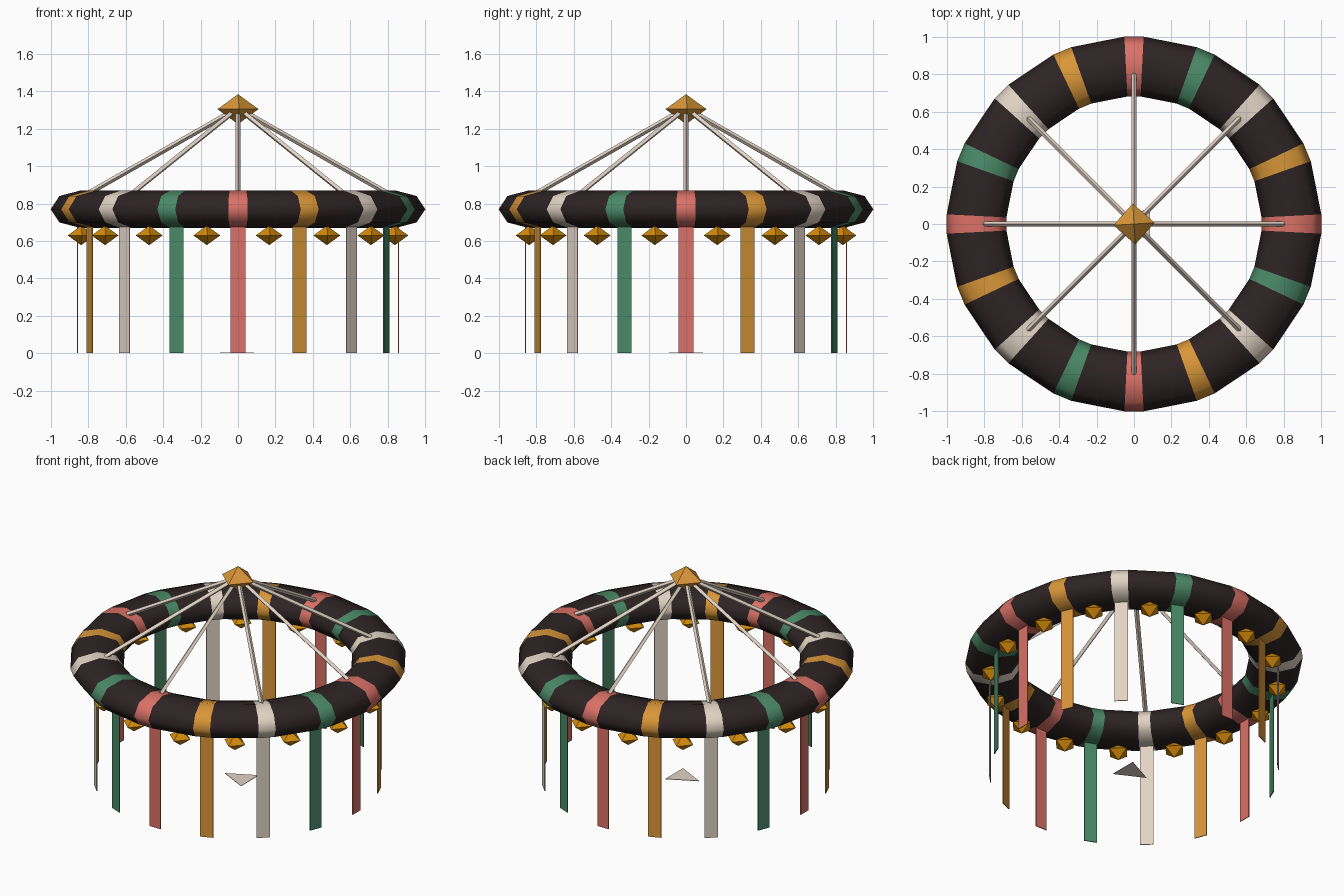
import bpy, bmesh, math
from mathutils import Vector, Matrix

if "Cube" in bpy.data.objects:
    bpy.data.objects.remove(bpy.data.objects["Cube"])


def lin(c):
    c /= 255
    return c / 12.92 if c <= 0.04045 else ((c + 0.055) / 1.055) ** 2.4


def material(name, r, g, b):
    m = bpy.data.materials.new(name)
    m.diffuse_color = (lin(r), lin(g), lin(b), 1)
    m.use_nodes = True
    m.node_tree.nodes["Principled BSDF"].inputs["Base Color"].default_value = m.diffuse_color
    return m


RED = material("coral_red", 219, 113, 102)
ORANGE = material("warm_orange", 217, 150, 56)
CREAM = material("cream", 226, 212, 197)
GREEN = material("leaf_green", 74, 137, 103)
DARK = material("dark_brown", 46, 35, 36)
GOLD = material("gold", 212, 139, 10)
CYCLE = [RED, ORANGE, CREAM, GREEN]

R, RW, RH, RZ = 0.843, 0.16, 0.10, 0.77   # ring radius, tube half sizes, height
STEP = math.tau / 16


def make(name, bm, mats):
    bmesh.ops.recalc_face_normals(bm, faces=bm.faces)
    me = bpy.data.meshes.new(name)
    bm.to_mesh(me)
    bm.free()
    for m in mats:
        me.materials.append(m)
    ob = bpy.data.objects.new(name, me)
    bpy.context.collection.objects.link(ob)
    return ob


def gem(name, loc, rx, rz, mat, turn=0):
    # Four-sided double pyramid
    bm = bmesh.new()
    mid = [bm.verts.new((rx * math.cos(turn + k * math.pi / 2),
                         rx * math.sin(turn + k * math.pi / 2), 0)) for k in range(4)]
    for z in (rz, -rz):
        tip = bm.verts.new((0, 0, z))
        for k in range(4):
            bm.faces.new((mid[k], mid[(k + 1) % 4], tip))
    make(name, bm, [mat]).location = loc


# Wreath ring: octagonal tube, narrow coloured bands between long dark spans
bm = bmesh.new()
half = math.radians(2.95)
rings = []
for i in range(16):
    for a in (i * STEP - half, i * STEP + half):
        loop = []
        for k in range(8):
            t = k * math.tau / 8
            r = R + RW * math.cos(t)
            loop.append(bm.verts.new((r * math.cos(a), r * math.sin(a), RZ + RH * math.sin(t))))
        rings.append(loop)
for i in range(32):
    p, q = rings[i], rings[(i + 1) % 32]
    for k in range(8):
        f = bm.faces.new((p[k], q[k], q[(k + 1) % 8], p[(k + 1) % 8]))
        f.smooth = True
        f.material_index = 4 if i % 2 else (i // 2) % 4
make("wreath_ring", bm, CYCLE + [DARK])

# Hanging ribbons under each band, gold gems between them
for i in range(16):
    a = i * STEP
    bm = bmesh.new()
    bmesh.ops.create_cube(bm, size=1, matrix=Matrix.Rotation(a, 4, 'Z')
                          @ Matrix.Translation((0.858, 0, 0.345))
                          @ Matrix.Diagonal((0.005, 0.08, 0.69, 1)))
    make(f"ribbon_{i}", bm, [CYCLE[i % 4]])
    b = a + STEP / 2
    gem(f"hanging_gem_{i}", (0.855 * math.cos(b), 0.855 * math.sin(b), 0.63), 0.072, 0.052, GOLD, 0.06)

# Ropes from the ring up to the apex
apex = Vector((0, 0, 1.31))
for i in range(8):
    a = i * math.tau / 8
    foot = Vector((0.80 * math.cos(a), 0.80 * math.sin(a), 0.855))
    d = apex - foot
    bm = bmesh.new()
    bmesh.ops.create_cone(bm, cap_ends=True, segments=4, radius1=0.014, radius2=0.014, depth=d.length,
                          matrix=Matrix.Translation((apex + foot) / 2)
                          @ d.to_track_quat('Z', 'Y').to_matrix().to_4x4())
    make(f"rope_{i}", bm, [CREAM])

# Apex gem
gem("apex_gem", (0, 0, 1.305), 0.11, 0.08, ORANGE, 0.06)

# Small flat triangle on the floor at the centre
bm = bmesh.new()
bmesh.ops.create_cone(bm, cap_ends=True, segments=3, radius1=0.1, radius2=0.1, depth=0.003)
for v in bm.verts:
    left = v.co.y > 0.05
    v.co = Vector((-0.095 if left else 0.086, 0 if left else math.copysign(0.092, v.co.x), v.co.z + 0.0015))
make("floor_triangle", bm, [CREAM])
